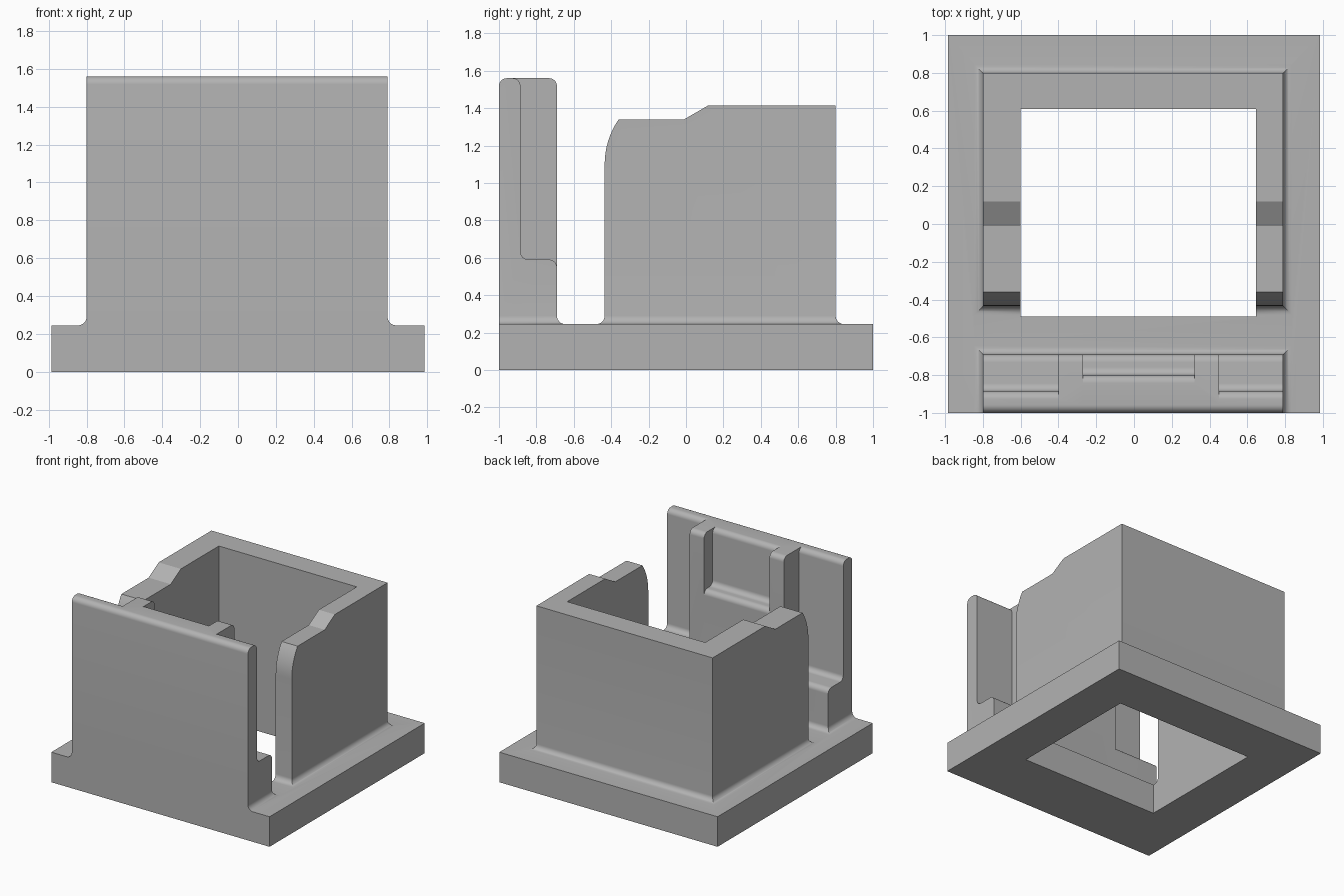
import bpy
import bmesh
from math import sin, cos, pi, radians, asin

default = bpy.data.objects.get("Cube")
if default:
    bpy.data.objects.remove(default, do_unlink=True)

GREY = (0.45, 0.45, 0.45, 1.0)
mat = bpy.data.materials.new("plain grey")
mat.use_nodes = True
mat.diffuse_color = GREY
mat.node_tree.nodes["Principled BSDF"].inputs["Base Color"].default_value = GREY

LEFT, RIGHT = 0.79, -0.80      # side faces shared by the panel and the housing
DECK, TOP, R = 0.245, 1.56, 0.045
STEPS = 8


def finish(name, bm):
    bmesh.ops.recalc_face_normals(bm, faces=bm.faces)
    mesh = bpy.data.meshes.new(name)
    bm.to_mesh(mesh)
    bm.free()
    mesh.materials.append(mat)
    obj = bpy.data.objects.new(name, mesh)
    bpy.context.collection.objects.link(obj)
    return obj


def loft(name, loops):
    """Closed solid through a stack of matching loops."""
    bm = bmesh.new()
    rings = [[bm.verts.new(p) for p in loop] for loop in loops]
    for a, b in zip(rings, rings[1:]):
        for i in range(len(a)):
            j = (i + 1) % len(a)
            bm.faces.new((a[i], a[j], b[j], b[i]))
    bm.faces.new(rings[0])
    bm.faces.new(rings[-1])
    return finish(name, bm)


def extrude(name, profile, x0, x1):
    """Side profile of (y, z) points pulled along x."""
    return loft(name, [[(x, y, z) for y, z in profile] for x in (x0, x1)])


def rect(x0, x1, y0, y1, z):
    return [(x0, y0, z), (x1, y0, z), (x1, y1, z), (x0, y1, z)]


def box(name, x0, x1, y0, y1, z0, z1):
    return loft(name, [rect(x0, x1, y0, y1, z) for z in (z0, z1)])


def arc(cy, cz, r, start, end):
    angles = [radians(start + (end - start) * i / STEPS) for i in range(STEPS + 1)]
    return [(cy + r * cos(a), cz + r * sin(a)) for a in angles]


def skirt(name, y0, y1, flare_front):
    """Concave fillet where an upright block meets the deck."""
    loops = [(R, 0.2)]
    for i in range(STEPS + 1):
        a = pi / 2 * i / STEPS
        loops.append((R - R * sin(a), DECK + R - R * cos(a)))
    return loft(name, [rect(RIGHT - o, LEFT + o, y0 - o * flare_front, y1 + o, z)
                       for o, z in loops])


def combine(target, other, operation):
    mod = target.modifiers.new(operation.lower(), 'BOOLEAN')
    mod.operation = operation
    mod.solver = 'EXACT'
    mod.object = other
    bpy.context.view_layer.objects.active = target
    bpy.ops.object.modifier_apply(modifier=mod.name)
    bpy.data.objects.remove(other, do_unlink=True)


# Base plate
holder = box("socket_holder", -0.985, 0.985, -1, 1, 0, DECK)

# Rear housing with stepped top and curved front edges
bend = 0.4215
sweep = 180 - asin(0.24 / bend) * 180 / pi
housing = [(-0.435, 0.1), (0.80, 0.1), (0.80, 1.415), (0.12, 1.415), (-0.01, 1.34)]
housing += arc(-0.435 + bend, 1.10, bend, sweep, 180)
combine(holder, extrude("rear_housing", housing, RIGHT, LEFT), 'UNION')
combine(holder, skirt("housing_fillet", -0.435, 0.80, 1), 'UNION')

# Square well through the housing and plate
combine(holder, box("well_cutter", -0.60, 0.645, -0.49, 0.61, -0.5, 2), 'DIFFERENCE')


# Front panel: ribs and recessed bays side by side
FRONT, BACK = -1.0, -0.69


def panel_profile(wall, ledge):
    r = 0.042
    pts = [(FRONT, 0.1)] + arc(FRONT + r, TOP - r, r, 180, 90)
    pts += arc(wall - r, TOP - r, r, 90, 0)
    if ledge:
        pts += arc(wall + r, ledge + r, r, 180, 270)
        pts += arc(BACK - r, ledge - r, r, 90, 0)
    return pts + [(BACK, 0.1)]


bays = [
    ("right_bay", RIGHT, -0.40, -0.885, 0.59),
    ("right_rib", -0.40, -0.27, BACK, None),
    ("middle_bay", -0.27, 0.32, -0.80, 1.10),
    ("left_rib", 0.32, 0.45, BACK, None),
    ("left_bay", 0.45, LEFT, -0.885, 0.59),
]
for name, x0, x1, wall, ledge in bays:
    combine(holder, extrude(name, panel_profile(wall, ledge), x0, x1), 'UNION')
combine(holder, skirt("panel_fillet", FRONT, BACK, 0), 'UNION')

# Smooth the rounded edges, keep the corners crisp
bpy.ops.object.select_all(action='DESELECT')
holder.select_set(True)
bpy.context.view_layer.objects.active = holder
bpy.ops.object.shade_smooth_by_angle(angle=radians(25))
